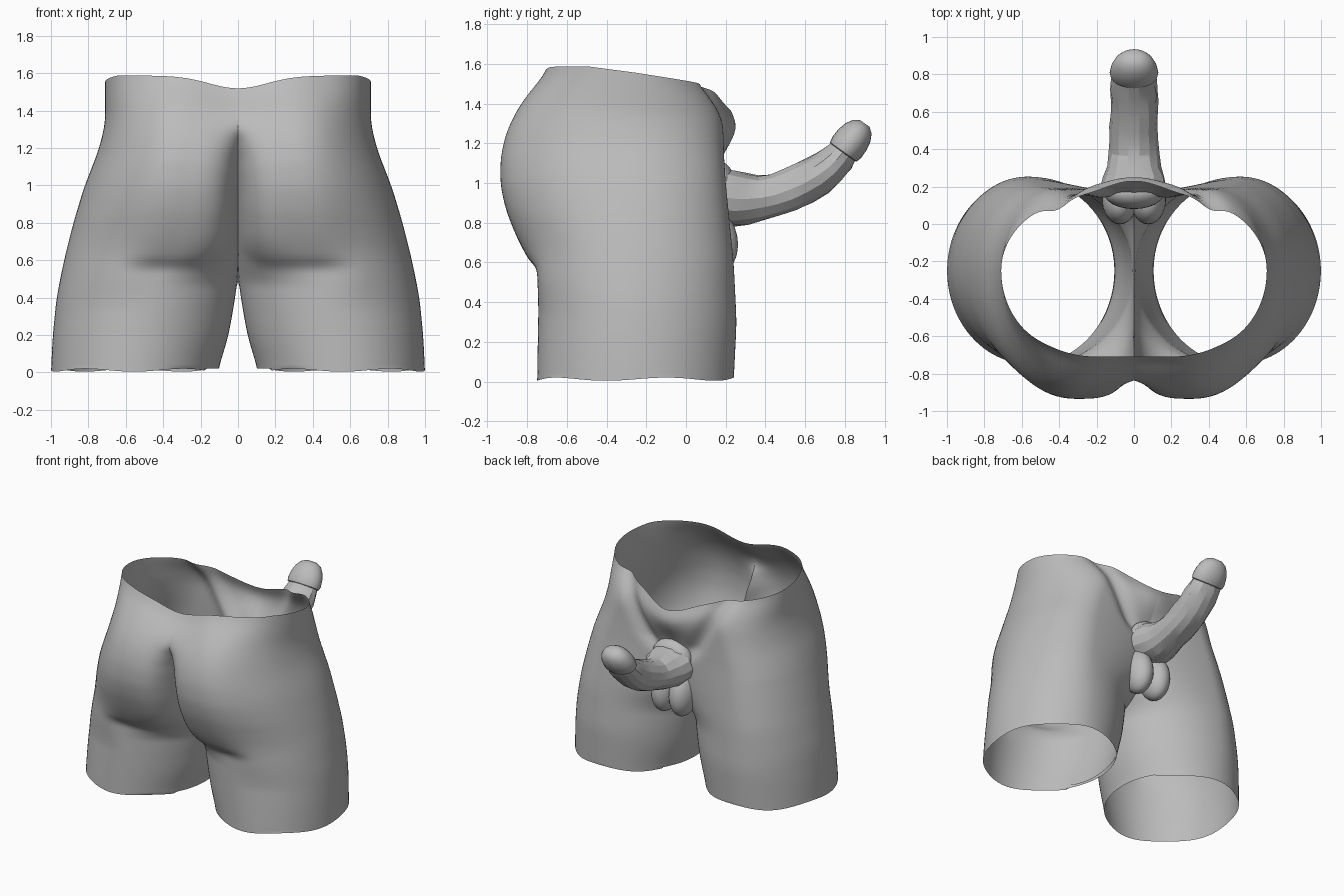
import bpy, bmesh, math, random
from mathutils import Matrix, Vector

if "Cube" in bpy.data.objects:
    bpy.data.objects.remove(bpy.data.objects["Cube"])
random.seed(4)

grey = bpy.data.materials.new("plain grey")
grey.use_nodes = True
color = (0.5, 0.5, 0.5, 1)
grey.diffuse_color = color
grey.node_tree.nodes["Principled BSDF"].inputs["Base Color"].default_value = color


def finish(bm, name, angle):
    mesh = bpy.data.meshes.new(name)
    bm.to_mesh(mesh)
    bm.free()
    obj = bpy.data.objects.new(name, mesh)
    bpy.context.collection.objects.link(obj)
    mesh.materials.append(grey)
    bpy.ops.object.select_all(action='DESELECT')
    obj.select_set(True)
    bpy.context.view_layer.objects.active = obj
    bpy.ops.object.shade_smooth_by_angle(angle=math.radians(angle))


def lookup(table, z):
    if z <= table[0][0]:
        return table[0][1]
    for (za, a), (zb, b) in zip(table, table[1:]):
        if z <= zb:
            return a + (b - a) * (z - za) / (zb - za)
    return table[-1][1]


def soft(table, z, spread=.06):
    return sum(lookup(table, z + spread * k / 4) for k in range(-4, 5)) / 9


def smoothstep(a, b, x):
    t = min(1, max(0, (x - a) / (b - a)))
    return t * t * (3 - 2 * t)


def bell(x, width):
    return math.exp(-(x / width) ** 2)


def bridge(bm, rings):
    for low, high in zip(rings, rings[1:]):
        n = len(low)
        for i in range(n):
            j = (i + 1) % n
            bm.faces.new((low[i], low[j], high[j], high[i]))


# Height profiles of the torso and thighs
OUTER = [(0, 1), (.2, .99), (.4, .97), (.6, .93), (.8, .88), (1, .82), (1.2, .745), (1.35, .71), (1.6, .71)]
THIGH_GAP = [(0, .11), (.1, .08), (.2, .05), (.4, .015), (.52, 0)]
INNER_BACK = THIGH_GAP + [(.8, -.01), (1, -.015), (1.2, -.04), (1.33, -.12), (1.45, -.5), (1.6, -1.2)]
INNER_FRONT = THIGH_GAP + [(.6, -.1), (.8, -.32), (1, -.48), (1.2, -.7), (1.6, -2)]
FRONT = [(0, .24), (.3, .255), (.6, .24), (.8, .22), (1, .2), (1.2, .19), (1.4, .185), (1.5, .165), (1.6, .12)]
BACK = [(0, -.75), (.55, -.74), (.575, -.755), (.61, -.79), (.7, -.84), (.8, -.885), (.92, -.925), (1.05, -.94),
        (1.2, -.925), (1.3, -.89), (1.4, -.84), (1.5, -.765), (1.6, -.68)]
MID_BACK = [(0, .56), (.5, .48), (.65, .38), (.8, .34), (1.1, .31), (1.35, .28), (1.6, .2)]
MID_FRONT = [(0, .57), (.6, .57), (1, .5), (1.35, .4), (1.6, .25)]
CY = -.25


def body_point(level, a):
    c, s = math.cos(a), math.sin(a)
    front = s > 0
    mid = soft(MID_FRONT if front else MID_BACK, level)
    reach = span = soft(OUTER, level) - mid
    power = 2
    if c < 0:
        reach = mid - soft(INNER_FRONT if front else INNER_BACK, level)
        span = min(reach, mid + .03)
        s = math.copysign(1, s)
        if not front:
            power = 2 + 1.5 * smoothstep(.45, .75, level)
    x = mid + span * c
    bulge = max(0, 1 - abs(span * c / reach) ** power) ** (1 / power)
    if front:
        # Raised pubic edge, groin groove and dipping waistline
        y = CY + (soft(FRONT, level) - CY) * bulge
        y += .1 * smoothstep(1.1, 1.585, level) * bell(x, .23)
        groove = .12 + .5 * (level - 1)
        y -= .04 * smoothstep(.95, 1.15, level) * bell(x - groove, .07)
        top = 1.555 - .06 * s - .135 * s * bell(x, .27)
    else:
        # Buttock fold: curved near the cleft, fading towards the hip
        lift = .09 * max(0, 1 - x / .2) ** 2 * (1 - smoothstep(.7, 1, level))
        crisp = soft(BACK, level - lift, .02 + .07 * smoothstep(.6, .8, level))
        fade = smoothstep(.42, .68, x)
        rear = crisp + (soft(BACK, level, .22) - crisp) * fade
        y = CY - (CY - rear) * bulge
        top = 1.555 + .032 * min(1, -2 * s) - .068 * bell(x, .22)
    z = level
    if level > .95:
        z = .95 + (level - .95) * (top - .95) / .635
    # Slightly uneven leg hem
    if level == 0:
        z = .012 + .008 * math.sin(a * 5) + (.035 if c < -.85 else 0)
    return x, y, z


# Torso shell: one side lofted, trimmed at the middle, then mirrored
bm = bmesh.new()
levels = [1.585 * i / 72 for i in range(73)]
rings = [[bm.verts.new(body_point(z, math.tau * i / 96)) for i in range(96)] for z in levels]
bridge(bm, rings)
bmesh.ops.bisect_plane(bm, geom=bm.verts[:] + bm.edges[:] + bm.faces[:], dist=.0001,
                       plane_co=(0, 0, 0), plane_no=(-1, 0, 0), clear_outer=True)
bmesh.ops.mirror(bm, geom=bm.verts[:] + bm.edges[:] + bm.faces[:], matrix=Matrix(),
                 merge_dist=.001, axis='X')
bmesh.ops.recalc_face_normals(bm, faces=bm.faces[:])
finish(bm, "torso_shell", 50)


# Swept organ: centre y, centre z, half width, half height
def sweep(name, path, sides, rough, angle):
    bm = bmesh.new()
    rings = []
    for k, (y, z, w, h) in enumerate(path):
        a, b = path[max(k - 1, 0)], path[min(k + 1, len(path) - 1)]
        along = Vector((0, b[0] - a[0], b[1] - a[1])).normalized()
        up = Vector((0, -along.z, along.y))
        ring = []
        for i in range(sides):
            t = math.tau * i / sides
            r = 1 + random.uniform(-rough, rough)
            ring.append(bm.verts.new(Vector((w * r * math.cos(t), y, z)) + up * h * r * math.sin(t)))
        rings.append(ring)
    bridge(bm, rings)
    bm.faces.new(rings[-1])
    bmesh.ops.recalc_face_normals(bm, faces=bm.faces[:])
    finish(bm, name, angle)


sweep("shaft", [(.18, .93, .18, .15), (.25, .92, .165, .14), (.31, .92, .145, .13), (.38, .925, .135, .115),
                (.45, .94, .13, .11), (.52, .965, .128, .112), (.59, .995, .128, .11), (.66, 1.035, .128, .105),
                (.72, 1.08, .128, .095), (.77, 1.13, .12, .085), (.795, 1.16, .11, .075)],
      14, .04, 18)
sweep("glans", [(.785, 1.145, .09, .06), (.793, 1.157, .125, .083), (.81, 1.18, .13, .09),
                (.84, 1.22, .122, .088), (.867, 1.255, .105, .078), (.888, 1.283, .08, .058),
                (.9, 1.3, .04, .03)],
      24, 0, 40)


def ellipsoid(name, place, size, tilt=0):
    bm = bmesh.new()
    bmesh.ops.create_uvsphere(bm, u_segments=24, v_segments=14, radius=1)
    matrix = Matrix.Translation(place) @ Matrix.Rotation(tilt, 4, 'X') @ Matrix.Diagonal((*size, 1))
    bmesh.ops.transform(bm, matrix=matrix, verts=bm.verts[:])
    finish(bm, name, 60)


# Base mound and scrotum
ellipsoid("base_mound", (0, .165, .98), (.16, .085, .13))
for side, label in ((1, "left"), (-1, "right")):
    ellipsoid(label + "_testicle", (side * .076, .13, .71), (.095, .13, .175), .2)
